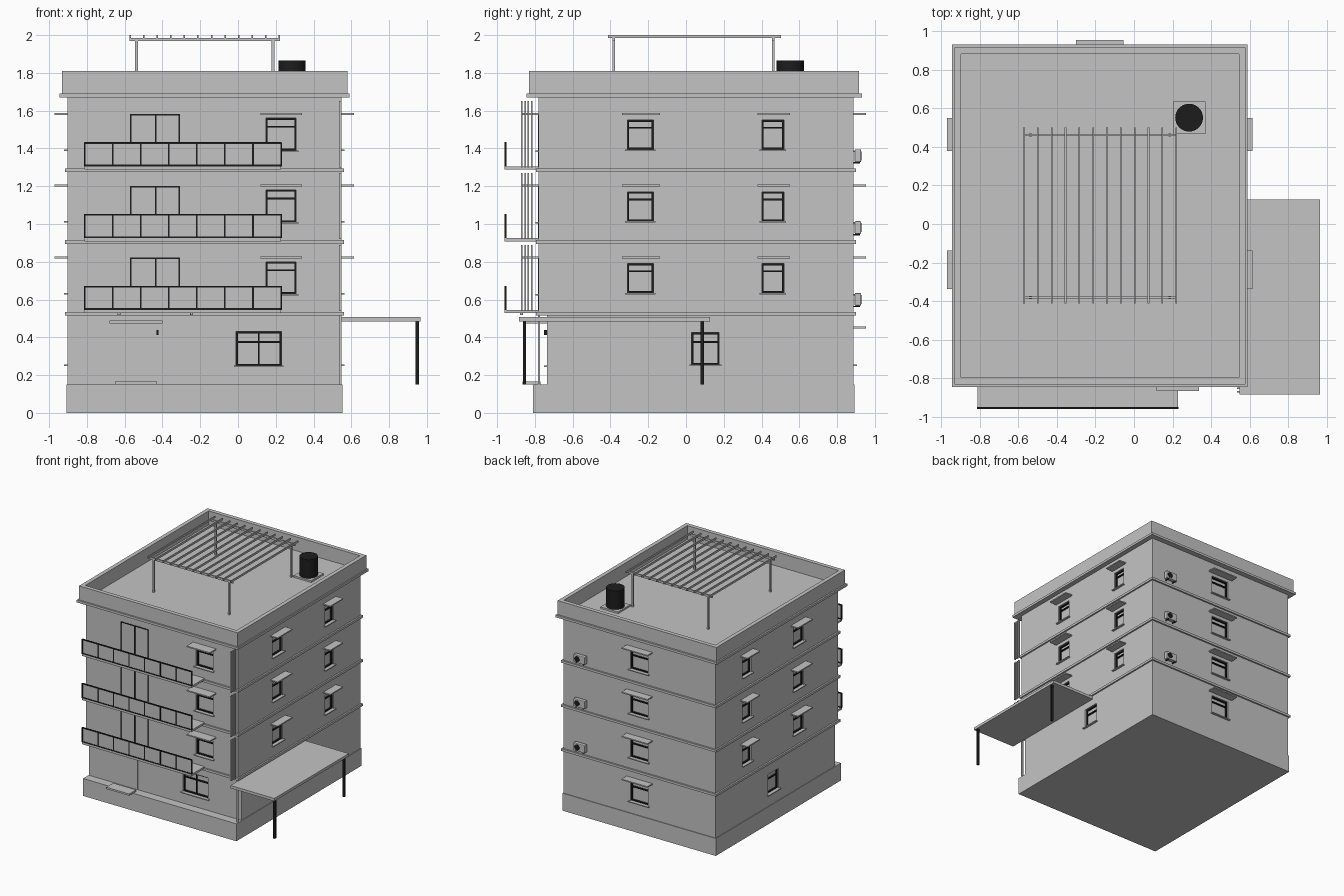
import bpy, bmesh, math

if "Cube" in bpy.data.objects:
    bpy.data.objects.remove(bpy.data.objects["Cube"])


def material(name, value):
    m = bpy.data.materials.new(name)
    m.use_nodes = True
    colour = (value, value, value, 1)
    m.diffuse_color = colour
    m.node_tree.nodes["Principled BSDF"].inputs["Base Color"].default_value = colour
    return m


GREY = material("pale grey", 0.55)
BLACK = material("black metal", 0.012)


def boxes(name, items, mat=GREY):
    """One object made of boxes, each given as x, y and z ranges."""
    bm = bmesh.new()
    for spans in items:
        verts = bmesh.ops.create_cube(bm, size=1)["verts"]
        for v in verts:
            v.co = [min(s) + (c + 0.5) * (max(s) - min(s)) for c, s in zip(v.co, spans)]
    mesh = bpy.data.meshes.new(name)
    bm.to_mesh(mesh)
    bm.free()
    mesh.materials.append(mat)
    ob = bpy.data.objects.new(name, mesh)
    bpy.context.collection.objects.link(ob)
    return ob


def cylinder(name, radius, depth, location, mat, rotation=(0, 0, 0)):
    bpy.ops.mesh.primitive_cylinder_add(vertices=32, radius=radius, depth=depth,
                                        location=location, rotation=rotation)
    ob = bpy.context.object
    ob.name = name
    ob.data.materials.append(mat)
    bpy.ops.object.shade_smooth_by_angle()
    return ob


# Main dimensions
LEFT, RIGHT, BACK = -0.903, 0.547, 0.886
FRONT, PORCH = -0.78, -0.735
STOREY = 0.38
LEVELS = [i * STOREY for i in range(3)]


def ring(x, y, z, t):
    """Four walls of thickness t around a rectangle."""
    (a, b), (c, d) = x, y
    return [(x, (c, c + t), z), (x, (d - t, d), z),
            ((a, a + t), (c + t, d - t), z), ((b - t, b), (c + t, d - t), z)]


def on_wall(wall, u, d, z):
    """Box from span u along a wall, span d outwards from it and span z."""
    base = {"front": FRONT, "porch": PORCH, "back": BACK, "left": LEFT, "right": RIGHT}[wall]
    sign = 1 if wall in ("back", "right") else -1
    out = (base + sign * d[0], base + sign * d[1])
    return (out, u, z) if wall in ("left", "right") else (u, out, z)


# Building body
boxes("plinth", [((-0.908, 0.552), (-0.81, 0.892), (0, 0.15))])
ground = boxes("ground_floor_walls", [((LEFT, RIGHT), (PORCH, BACK), (0.15, 0.52))])
upper = boxes("upper_walls", [((LEFT, RIGHT), (FRONT, BACK), (0.52, 1.68))])
boxes("floor_bands", [((-0.917, 0.56), (-0.793, 0.9), (0.515 + h, 0.535 + h)) for h in LEVELS])
boxes("cornice", [((-0.945, 0.59), (-0.845, 0.933), (1.67, 1.69))])
boxes("parapet", ring((-0.932, 0.58), (-0.832, 0.917), (1.69, 1.81), 0.035))

# Windows: recess, frame, transom, sill and canopy
recesses = {"ground": [], "upper": []}
frames, sills, canopies = [], [], []
T = 0.009


def window(wall, u, z, transom, canopy=None, mullion=False):
    a, b = u
    low, high = z
    recesses["ground" if low < 0.5 else "upper"].append(on_wall(wall, u, (-0.025, 0.03), z))
    d = (-0.026, -0.012)
    frames.extend([on_wall(wall, (a, a + T), d, z), on_wall(wall, (b - T, b), d, z),
                   on_wall(wall, u, d, (low, low + T)), on_wall(wall, u, d, (high - T, high)),
                   on_wall(wall, u, d, (transom - T / 2, transom + T / 2))])
    if mullion:
        m = (a + b) / 2
        frames.append(on_wall(wall, (m - T / 3, m + T / 3), d, z))
    sills.append(on_wall(wall, (a - 0.012, b + 0.012), (-0.02, 0.018), (low - 0.008, low)))
    if canopy:
        canopies.append(on_wall(wall, canopy, (-0.01, 0.068 if wall != "front" else 0.088),
                                (high + 0.028, high + 0.038)))


for h in LEVELS:
    window("front", (0.148, 0.308), (0.63 + h, 0.80 + h), 0.755 + h)
    canopies.append(on_wall("front", (0.118, 0.338), (-0.01, 0.088), (0.818 + h, 0.828 + h)))
    window("back", (-0.26, -0.09), (0.63 + h, 0.79 + h), 0.745 + h, (-0.3, -0.055))
    for side in ("left", "right"):
        window(side, (-0.31, -0.173), (0.635 + h, 0.79 + h), 0.75 + h, (-0.338, -0.137))
        window(side, (0.402, 0.518), (0.635 + h, 0.79 + h), 0.75 + h, (0.378, 0.55))
window("porch", (-0.01, 0.23), (0.25, 0.43), 0.375, mullion=True)
window("back", (-0.26, -0.09), (0.255, 0.42), 0.375, (-0.3, -0.055))
for side in ("left", "right"):
    window(side, (0.03, 0.175), (0.255, 0.425), 0.375)

boxes("window_frames", frames, BLACK)
boxes("window_sills", sills)
boxes("window_canopies", canopies)

# Cut the window recesses into the walls
for walls, key in ((ground, "ground"), (upper, "upper")):
    cutter = boxes(key + "_window_cutter", recesses[key])
    cutter.hide_render = True
    mod = walls.modifiers.new("window recesses", "BOOLEAN")
    mod.operation, mod.object = "DIFFERENCE", cutter
    bpy.context.view_layer.objects.active = walls
    bpy.ops.object.modifier_apply(modifier=mod.name)
    bpy.data.objects.remove(cutter)

# Balconies with panelled railings and double doors
slabs, panels, rails, doors = [], [], [], []
X0, X1 = -0.812, 0.228
for h in LEVELS:
    slabs.append(((X0, X1), (-0.96, -0.78), (0.528 + h, 0.545 + h)))
    panels.append(((X0, X1), (-0.957, -0.953), (0.548 + h, 0.668 + h)))
    for z in (0.545, 0.664):
        rails.append(((X0, X1), (-0.96, -0.95), (z + h, z + h + 0.009)))
    for i in range(8):
        x = X0 + (X1 - X0) * i / 7
        rails.append(((x - 0.004, x + 0.004), (-0.96, -0.95), (0.545 + h, 0.672 + h)))
    top = 0.822 + h
    for x in (-0.568, -0.436, -0.31):
        doors.append(on_wall("front", (x - 0.004, x + 0.004), (-0.01, 0.004), (0.535 + h, top)))
    doors.append(on_wall("front", (-0.572, -0.306), (-0.01, 0.004), (top - 0.008, top)))
boxes("balcony_slabs", slabs)
boxes("railing_panels", panels)
boxes("railing_bars", rails, BLACK)
boxes("balcony_door_frames", doors, BLACK)

# Vertical fins and slim column on the front corner
boxes("corner_fins", [((0.535, 0.549), (y - 0.004, y + 0.004), (0.54 + h, 0.895 + h - 0.005))
                      for h in LEVELS for y in (-0.87, -0.852, -0.834, -0.816)])
boxes("porch_column", [((0.535, 0.547), (-0.784, -0.772), (0.15, 0.52))])

# Entrance
boxes("entrance_step", [((-0.65, -0.43), (-0.865, -0.77), (0.15, 0.165))])
boxes("entrance_door", [on_wall("porch", (-0.64, -0.44), (-0.01, 0.002), (0.15, 0.44))])
boxes("entrance_canopy", [((-0.68, -0.4), (-0.85, -0.73), (0.474, 0.49))])
boxes("wall_lamp", [((-0.432, -0.42), (-0.752, -0.73), (0.412, 0.44))], BLACK)
for x in (-0.63, -0.245):
    cylinder("soffit_light", 0.008, 0.012, (x, -0.87, 0.523), GREY)

# Carport
boxes("carport_roof", [((0.548, 0.966), (-0.885, 0.128), (0.484, 0.508))])
boxes("carport_posts", [((0.94, 0.958), (y - 0.009, y + 0.009), (0.15, 0.485))
                        for y in (-0.855, 0.085)], BLACK)

# Roof pergola
PY = (-0.382, 0.462)
boxes("pergola_posts", [((x - 0.007, x + 0.007), (y - 0.007, y + 0.007), (1.69, 1.972))
                        for x in (-0.537, 0.185) for y in PY])
boxes("pergola_beams", [((-0.575, 0.222), (y - 0.006, y + 0.006), (1.968, 1.986)) for y in PY])
boxes("pergola_slats", [((x - 0.004, x + 0.004), (-0.413, 0.502), (1.984, 2.0))
                        for x in [-0.571 + 0.0718 * i for i in range(12)]])

# Water tank
boxes("tank_base", [((0.202, 0.37), (0.468, 0.635), (1.69, 1.705))])
cylinder("water_tank", 0.072, 0.16, (0.286, 0.552, 1.785), BLACK)

# Air conditioners on brackets
for h in LEVELS:
    unit = boxes("air_conditioner", [((0.315, 0.425), (0.893, 0.927), (0.567 + h, 0.635 + h))])
    bevel = unit.modifiers.new("rounded edges", "BEVEL")
    bevel.width, bevel.segments = 0.006, 2
    cylinder("fan_grille", 0.024, 0.004, (0.39, 0.928, 0.601 + h), BLACK, (math.pi / 2, 0, 0))
    boxes("air_conditioner_brackets", [((x - 0.004, x + 0.004), (0.88, 0.922), (0.56 + h, 0.567 + h))
                                       for x in (0.335, 0.405)], BLACK)
